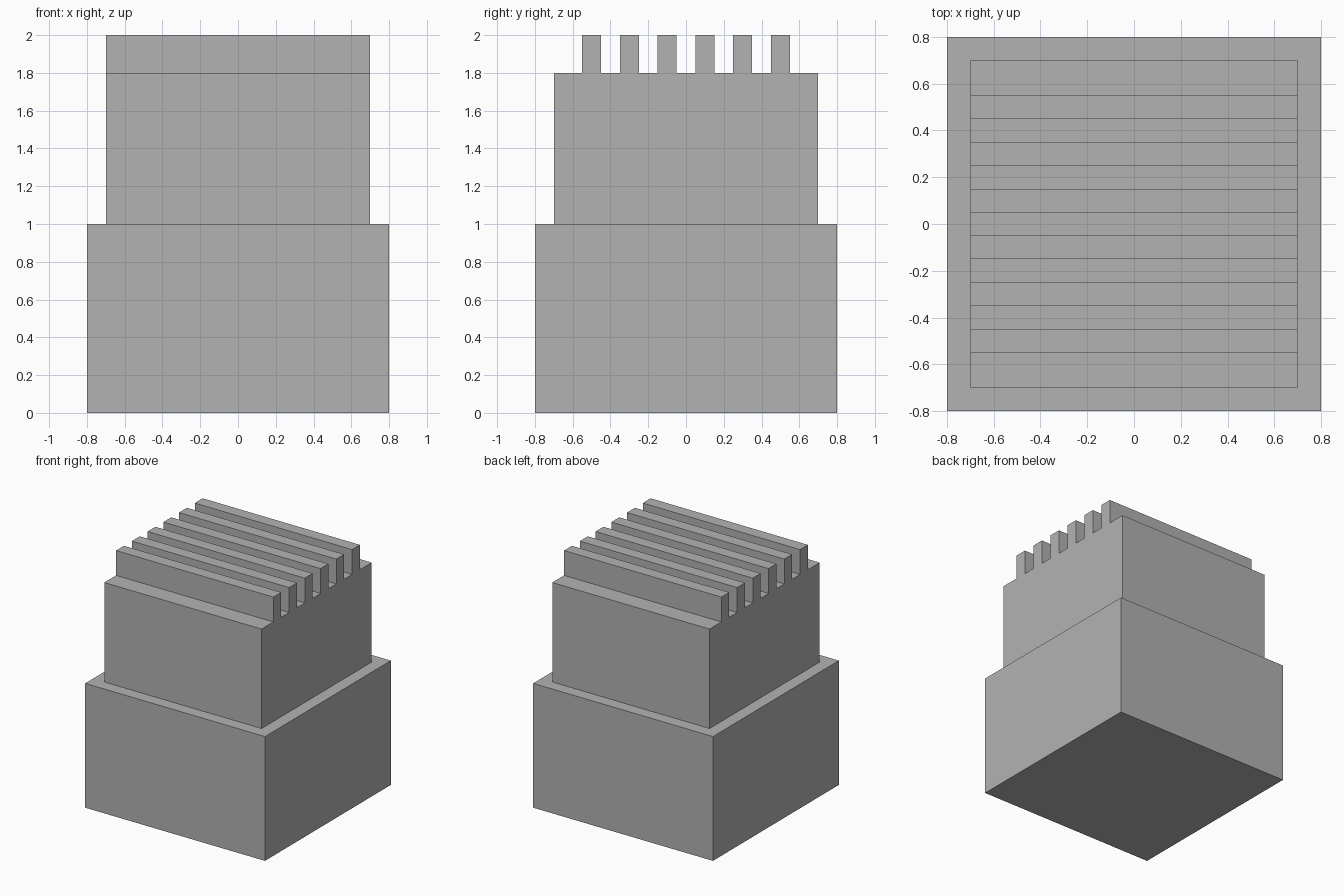
import bpy

if "Cube" in bpy.data.objects:
    bpy.data.objects.remove(bpy.data.objects["Cube"], do_unlink=True)

# Single flat colour
GREY = (0.448, 0.448, 0.448, 1.0)
grey = bpy.data.materials.new("plain_grey")
grey.use_nodes = True
grey.diffuse_color = GREY
grey.node_tree.nodes["Principled BSDF"].inputs["Base Color"].default_value = GREY


def box(name, size, y, bottom):
    """Box of the given size, centred on x = 0 and standing on z = bottom."""
    bpy.ops.mesh.primitive_cube_add(size=1, location=(0, y, bottom + size[2] / 2))
    obj = bpy.context.object
    obj.name = name
    obj.scale = size
    bpy.ops.object.transform_apply(location=False, rotation=False, scale=True)
    obj.data.materials.append(grey)
    return obj


# Stepped body
box("base_block", (1.6, 1.6, 1.0), 0, 0)
box("upper_block", (1.4, 1.4, 0.8), 0, 1.0)

# Row of six full-width fins on the top
FINS = 6
PITCH = 0.2
for i in range(FINS):
    box(f"top_fin_{i + 1}", (1.4, 0.1, 0.2), (i - (FINS - 1) / 2) * PITCH, 1.8)
